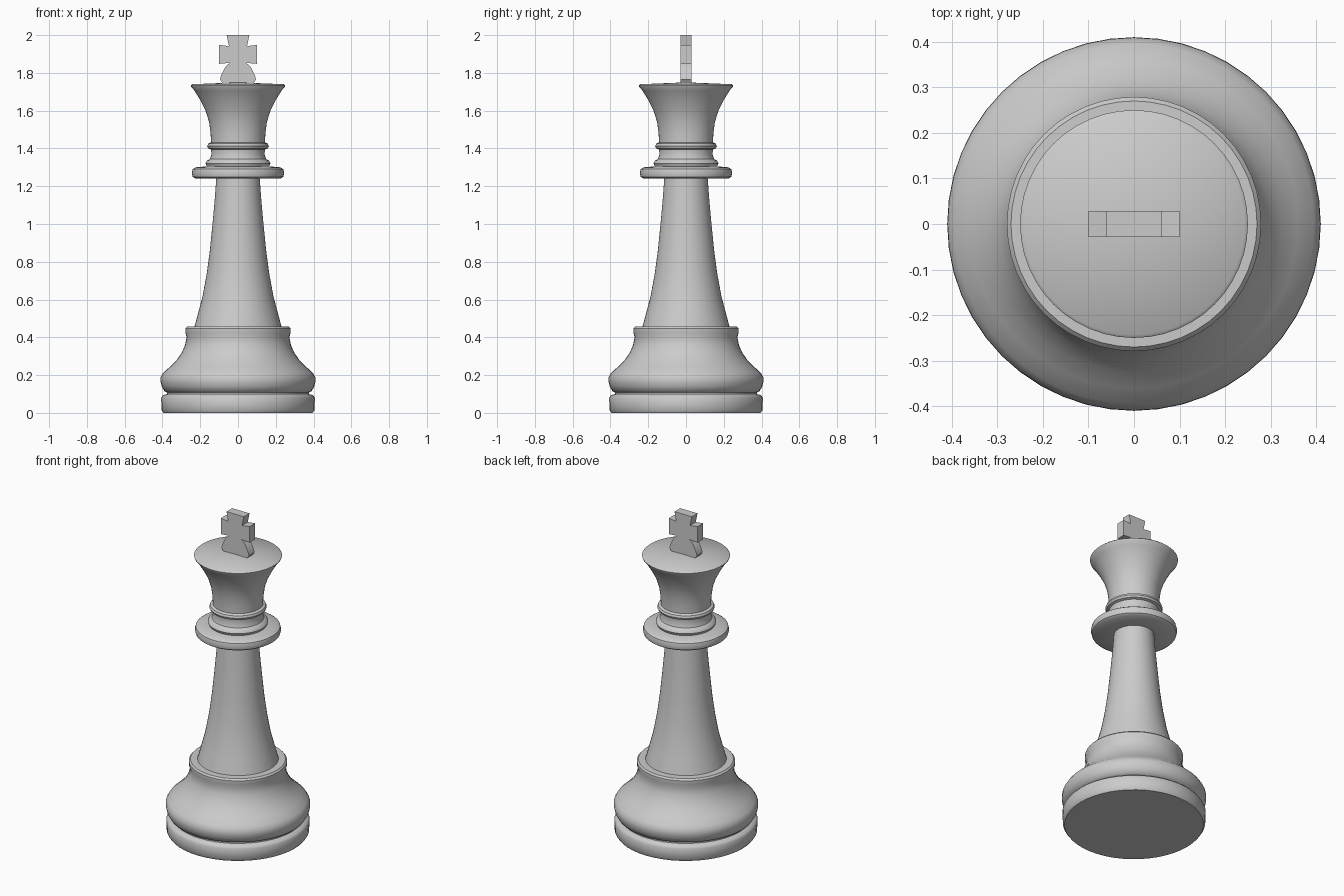
import bpy, bmesh, math

SEGMENTS = 48


def finish(name, bm, angle):
    bmesh.ops.recalc_face_normals(bm, faces=bm.faces)
    mesh = bpy.data.meshes.new(name)
    bm.to_mesh(mesh)
    bm.free()
    obj = bpy.data.objects.new(name, mesh)
    bpy.context.collection.objects.link(obj)
    bpy.ops.object.select_all(action='DESELECT')
    obj.select_set(True)
    bpy.context.view_layer.objects.active = obj
    bpy.ops.object.shade_smooth_by_angle(angle=math.radians(angle))
    return obj


def lathe(name, profile):
    """Turn a (radius, height) profile around z; radius 0 closes the ends."""
    bm = bmesh.new()
    verts = [bm.verts.new((r, 0, z)) for r, z in profile]
    edges = [bm.edges.new(pair) for pair in zip(verts, verts[1:])]
    bmesh.ops.spin(bm, geom=verts + edges, cent=(0, 0, 0), axis=(0, 0, 1),
                   angle=math.tau, steps=SEGMENTS)
    bmesh.ops.remove_doubles(bm, verts=bm.verts, dist=1e-4)
    return finish(name, bm, 40)


# Turned body: foot, stem, collar and flared head in one continuous profile
lathe("turned_body", [
    # foot with groove
    (0, 0), (0.395, 0), (0.405, 0.015), (0.407, 0.08), (0.398, 0.093),
    (0.375, 0.1), (0.375, 0.108), (0.39, 0.115), (0.404, 0.14),
    (0.41, 0.165), (0.409, 0.19), (0.395, 0.213), (0.36, 0.245),
    (0.325, 0.28), (0.297, 0.32), (0.28, 0.36), (0.272, 0.4),
    (0.279, 0.425), (0.279, 0.447), (0.27, 0.457), (0.23, 0.458),
    # stem
    (0.208, 0.54), (0.187, 0.62), (0.165, 0.74), (0.149, 0.86),
    (0.135, 1.0), (0.124, 1.12), (0.115, 1.24),
    # wide collar
    (0.225, 1.24), (0.24, 1.25), (0.245, 1.27), (0.24, 1.29), (0.225, 1.3),
    # neck beads
    (0.165, 1.305), (0.172, 1.32), (0.165, 1.335), (0.148, 1.345),
    (0.14, 1.37), (0.143, 1.395), (0.158, 1.4), (0.163, 1.412),
    (0.158, 1.425), (0.143, 1.432),
    # flared head
    (0.145, 1.48), (0.153, 1.54), (0.172, 1.6), (0.202, 1.66),
    (0.23, 1.705), (0.248, 1.727), (0.25, 1.734), (0.243, 1.74), (0, 1.75),
])

# Flat cross finial, mirrored half outline given thickness in y
half = [(0.075, 1.735), (0.095, 1.765), (0.09, 1.785), (0.065, 1.835),
        (0.043, 1.853), (0.1, 1.848), (0.1, 1.948), (0.048, 1.942), (0.06, 2.0)]
outline = half + [(-x, z) for x, z in reversed(half)]
bm = bmesh.new()
face = bm.faces.new([bm.verts.new((x, -0.028, z)) for x, z in outline])
ext = bmesh.ops.extrude_face_region(bm, geom=[face])
bmesh.ops.translate(bm, vec=(0, 0.056, 0),
                    verts=[v for v in ext["geom"] if isinstance(v, bmesh.types.BMVert)])
finish("cross_finial", bm, 30)
